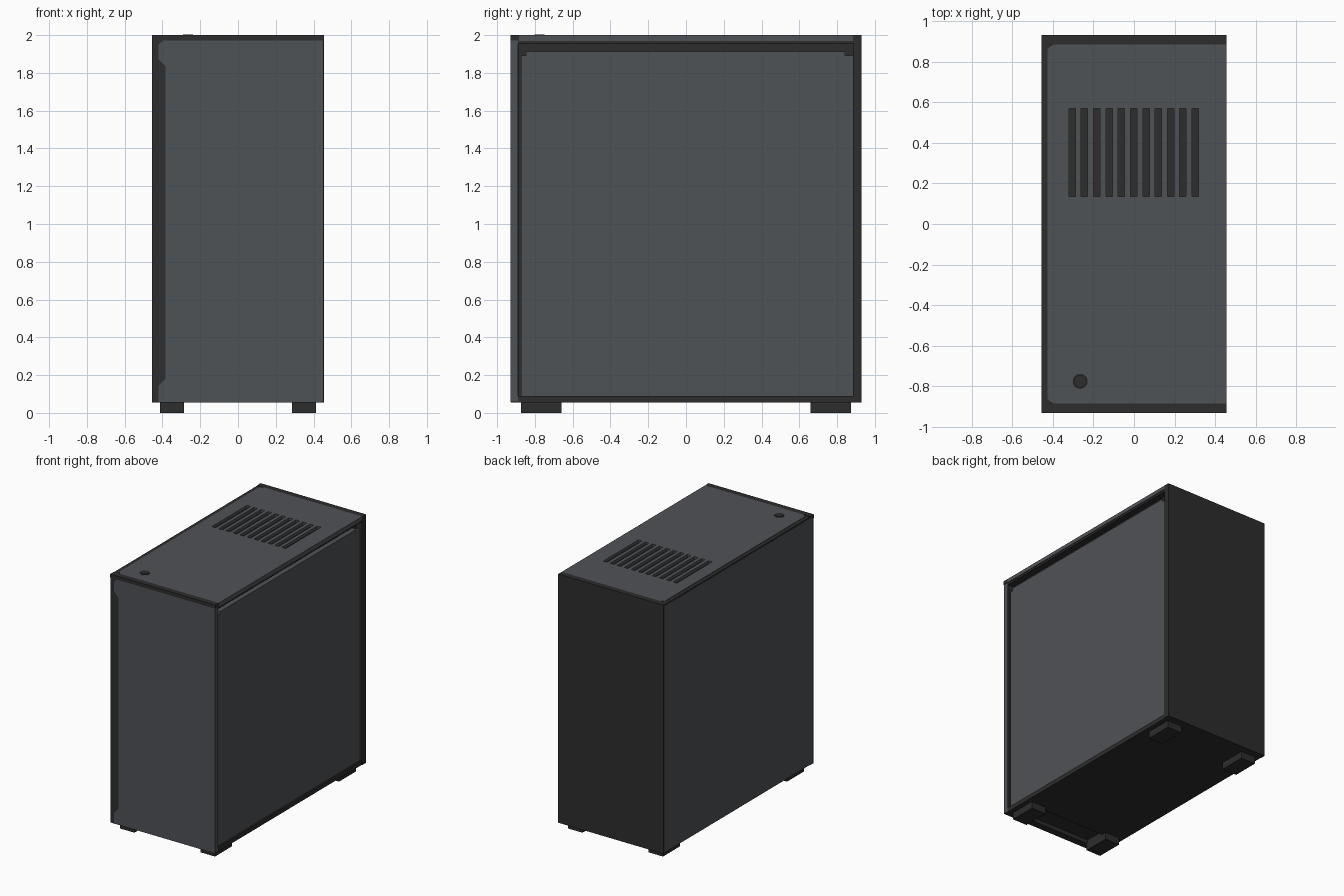
import bpy, bmesh, math
from mathutils import Vector

if "Cube" in bpy.data.objects:
    bpy.data.objects.remove(bpy.data.objects["Cube"])


def material(name, rgb):
    m = bpy.data.materials.new(name)
    m.diffuse_color = (*rgb, 1)
    m.use_nodes = True
    m.node_tree.nodes["Principled BSDF"].inputs["Base Color"].default_value = m.diffuse_color
    return m


GREY = material("slate_grey", (0.078, 0.084, 0.093))
DARK = material("charcoal", (0.026, 0.026, 0.026))
BLACK = material("soft_black", (0.017, 0.017, 0.018))


def prism(name, pts, a, b, axis, mat):
    """Extrude a 2D outline from a to b along an axis."""
    place = {'X': lambda u, v, w: (w, u, v),
             'Y': lambda u, v, w: (u, w, v),
             'Z': lambda u, v, w: (u, v, w)}[axis]
    bm = bmesh.new()
    face = bm.faces.new([bm.verts.new(place(u, v, a)) for u, v in pts])
    res = bmesh.ops.extrude_face_region(bm, geom=[face])
    verts = [g for g in res['geom'] if isinstance(g, bmesh.types.BMVert)]
    bmesh.ops.translate(bm, verts=verts, vec=Vector(place(0, 0, b - a)))
    bmesh.ops.recalc_face_normals(bm, faces=bm.faces)
    me = bpy.data.meshes.new(name)
    bm.to_mesh(me)
    bm.free()
    ob = bpy.data.objects.new(name, me)
    bpy.context.collection.objects.link(ob)
    me.materials.append(mat)
    return ob


def box(name, x0, x1, y0, y1, z0, z1, mat):
    return prism(name, [(x0, y0), (x1, y0), (x1, y1), (x0, y1)], z0, z1, 'Z', mat)


def cut(target, cutters):
    """Subtract each cutter from the target, then remove it."""
    bpy.context.view_layer.objects.active = target
    for c in cutters:
        mod = target.modifiers.new("cut", 'BOOLEAN')
        mod.operation = 'DIFFERENCE'
        mod.solver = 'EXACT'
        mod.object = c
        bpy.ops.object.modifier_apply(modifier=mod.name)
        bpy.data.objects.remove(c)


# Main chassis, with a finger slot in the floor behind the front panel
chassis = box("chassis", -0.451, 0.40, -0.89, 0.89, 0.055, 1.96, DARK)
cut(chassis, [box("floor_slot", -0.29, 0.29, -0.87, -0.70, 0.0, 0.085, DARK)])

# Frame around the panels
box("back_plate", -0.455, 0.455, 0.885, 0.93, 0.055, 2.0, DARK)
box("right_sill", 0.38, 0.45, -0.89, 0.89, 0.055, 0.09, DARK)
box("front_frame", -0.455, 0.44, -0.926, -0.885, 0.055, 1.99, DARK)
box("front_top_rim", -0.455, 0.455, -0.93, -0.885, 1.972, 2.0, DARK)
box("top_frame", -0.455, 0.45, -0.89, 0.89, 1.955, 1.975, DARK)
box("left_top_rim", -0.455, -0.41, -0.89, 0.89, 1.96, 1.997, DARK)

# Front panel with a long side notch for the air intake
front = [(0.452, 0.057), (0.452, 1.972), (-0.395, 1.972), (-0.42, 1.95),
         (-0.42, 1.87), (-0.385, 1.835), (-0.385, 0.18), (-0.42, 0.145), (-0.42, 0.057)]
prism("front_panel", front, -0.93, -0.89, 'Y', GREY)

# Top panel with clipped corners and a row of vent slots
top = [(0.455, -0.886), (0.455, 0.886), (-0.40, 0.886), (-0.425, 0.862),
       (-0.425, -0.862), (-0.40, -0.886)]
top_panel = prism("top_panel", top, 1.97, 2.0, 'Z', GREY)
slots = []
for i in range(11):
    x = -0.305 + i * 0.0607
    slots.append(box("slot", x - 0.016, x + 0.016, 0.135, 0.57, 1.9, 2.1, DARK))
cut(top_panel, slots)
box("vent_backing", -0.35, 0.35, 0.11, 0.60, 1.972, 1.978, DARK)

# Right side panel, set into the frame, with stepped top corners
side = [(-0.873, 0.09), (0.886, 0.09), (0.886, 1.892), (0.842, 1.892),
        (0.842, 1.913), (-0.848, 1.913), (-0.848, 1.892), (-0.873, 1.892)]
prism("right_side_panel", side, 0.395, 0.438, 'X', GREY)

# Left side panel, nearly flush
box("left_side_panel", -0.4555, -0.44, -0.91, 0.915, 0.06, 1.985, GREY)


# Power button: collar and cap
def disc(name, r, z0, z1, mat):
    pts = [(-0.265 + r * math.cos(t * math.tau / 24),
            -0.775 + r * math.sin(t * math.tau / 24)) for t in range(24)]
    return prism(name, pts, z0, z1, 'Z', mat)


disc("button_collar", 0.037, 1.98, 2.001, BLACK)
disc("button_cap", 0.027, 1.98, 2.003, DARK)

# Feet
for sx in (-1, 1):
    for sy in (-1, 1):
        xs = sorted((sx * 0.285, sx * 0.412))
        ys = sorted((sy * 0.66, sy * 0.873))
        box("foot", *xs, *ys, 0.0, 0.06, DARK)
